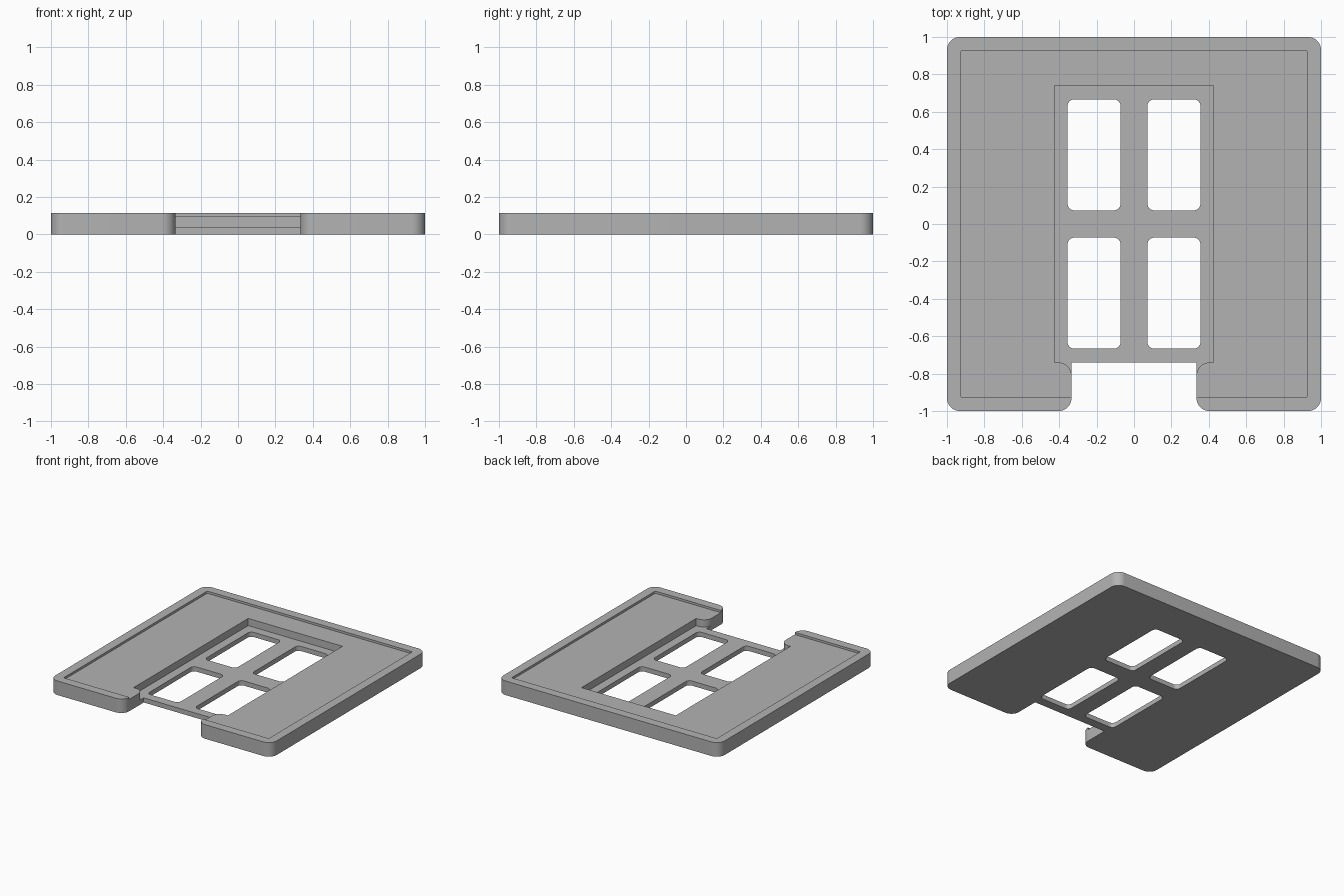
import bpy, bmesh
from math import cos, sin, pi
from mathutils import Vector

cube = bpy.data.objects.get("Cube")
if cube:
    bpy.data.objects.remove(cube, do_unlink=True)

TOP, DECK, FLOOR = 0.115, 0.097, 0.038   # rim, recessed deck and pocket floor heights
R = 0.07                                 # large corner radius

grey = bpy.data.materials.new("plain grey")
grey.use_nodes = True
grey.diffuse_color = (0.45, 0.45, 0.45, 1)
grey.node_tree.nodes["Principled BSDF"].inputs["Base Color"].default_value = (0.45, 0.45, 0.45, 1)


def rounded(corners, steps=10):
    """Replace each (x, y, radius) right-angle corner by an arc."""
    pts = []
    for i, (x, y, r) in enumerate(corners):
        p = Vector((x, y))
        if r == 0:
            pts.append(p)
            continue
        a = (Vector(corners[i - 1][:2]) - p).normalized() * r
        b = (Vector(corners[(i + 1) % len(corners)][:2]) - p).normalized() * r
        for k in range(steps + 1):
            t = k / steps * pi / 2
            pts.append(p + a * (1 - sin(t)) + b * (1 - cos(t)))
    return pts


def mirrored(half):
    """Complete an outline given its right half, from back to front."""
    return half + [(-x, y, r) for x, y, r in reversed(half)]


def prism(name, corners, z0, z1):
    """Extrude a rounded outline from z0 to z1."""
    bm = bmesh.new()
    base = bm.faces.new([bm.verts.new((p.x, p.y, z0)) for p in rounded(corners)])
    side = bmesh.ops.extrude_face_region(bm, geom=[base])
    top = [g for g in side["geom"] if isinstance(g, bmesh.types.BMVert)]
    bmesh.ops.translate(bm, verts=top, vec=(0, 0, z1 - z0))
    bmesh.ops.recalc_face_normals(bm, faces=bm.faces)
    mesh = bpy.data.meshes.new(name)
    bm.to_mesh(mesh)
    bm.free()
    mesh.materials.append(grey)
    ob = bpy.data.objects.new(name, mesh)
    bpy.context.collection.objects.link(ob)
    return ob


# Square tray with a notch in its front edge
tray = prism("tray", mirrored([(1, 1, R), (1, -1, R), (0.334, -1, R), (0.334, -0.74, 0)]), 0, TOP)

# Shallow deck recess inside the rim
cutters = [prism("deck_cutter", mirrored([(0.927, 0.927, 0.01), (0.927, -0.927, 0.01)]), DECK, 0.3)]

# Deep pocket with a rounded throat opening into the notch
cutters.append(prism("pocket_cutter", mirrored(
    [(0.426, 0.74, 0), (0.426, -0.74, 0), (0.334, -0.74, R), (0.334, -0.85, 0)]), FLOOR, 0.35))

# Four rounded windows through the pocket floor
for sx in (-1, 1):
    for sy in (-1, 1):
        cx, cy, w, h = sx * 0.2135, sy * 0.3695, 0.1415, 0.2965
        box = [(cx + i * w, cy + j * h, 0.035) for i, j in ((1, 1), (-1, 1), (-1, -1), (1, -1))]
        cutters.append(prism("window_cutter", box, -0.1, 0.2))

# Apply the cuts and drop the cutters
bpy.ops.object.select_all(action="DESELECT")
tray.select_set(True)
bpy.context.view_layer.objects.active = tray
for cutter in cutters:
    cut = tray.modifiers.new("cut", "BOOLEAN")
    cut.operation, cut.solver, cut.object = "DIFFERENCE", "EXACT", cutter
    bpy.ops.object.modifier_apply(modifier=cut.name)
    bpy.data.objects.remove(cutter, do_unlink=True)

# Smooth arcs, sharp edges
bpy.ops.object.shade_smooth_by_angle(angle=0.5)
